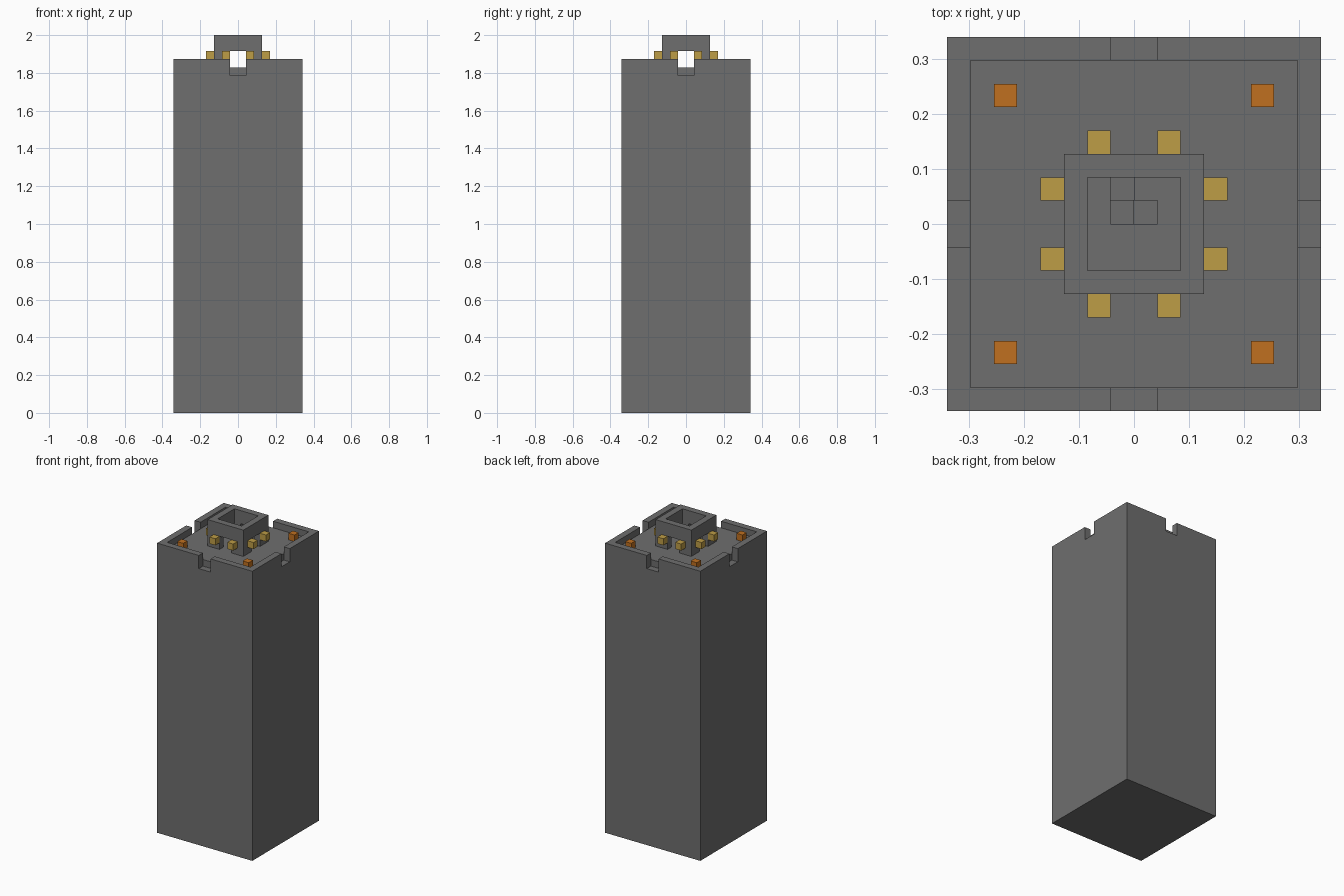
import bpy
from mathutils import Vector

cube = bpy.data.objects.get("Cube")
if cube:
    bpy.data.objects.remove(cube, do_unlink=True)

U = 2 / 47  # one block


def material(name, rgb):
    m = bpy.data.materials.new(name)
    m.use_nodes = True
    m.diffuse_color = (*rgb, 1)
    bsdf = next(n for n in m.node_tree.nodes if n.type == 'BSDF_PRINCIPLED')
    bsdf.inputs["Base Color"].default_value = (*rgb, 1)
    return m


stone = material("grey stone", (0.156, 0.156, 0.156))
gold = material("lamp yellow", (0.515, 0.337, 0.061))
orange = material("fire orange", (0.527, 0.162, 0.014))


def box(name, low, high, mat=None):
    """Box between two corners, measured in blocks."""
    low, high = Vector(low) * U, Vector(high) * U
    bpy.ops.mesh.primitive_cube_add(size=1)
    ob = bpy.context.object
    ob.name = ob.data.name = name
    size, mid = high - low, (low + high) / 2
    for v in ob.data.vertices:
        v.co = Vector([c * s for c, s in zip(v.co, size)]) + mid
    if mat:
        ob.data.materials.append(mat)
    return ob


def cut(target, low, high):
    """Remove a box-shaped volume from the target."""
    cutter = box("cutter", low, high)
    cutter.hide_render = True
    mod = target.modifiers.new("cut", 'BOOLEAN')
    mod.operation, mod.solver, mod.object = 'DIFFERENCE', 'EXACT', cutter
    bpy.ops.object.select_all(action='DESELECT')
    bpy.context.view_layer.objects.active = target
    target.select_set(True)
    bpy.ops.object.modifier_apply(modifier=mod.name)
    bpy.data.objects.remove(cutter, do_unlink=True)


# Tower body with sunken deck and a notch in the middle of each parapet
tower = box("tower_body", (-8, -8, 0), (8, 8, 44), stone)
cut(tower, (-7, -7, 43), (7, 7, 50))
for s in (-1, 1):
    a, b = sorted((7 * s, 9 * s))
    cut(tower, (-1, a, 42), (1, b, 50))
    cut(tower, (a, -1, 42), (b, 1, 50))

# Winding steps down from the turret floor
for depth, (x, y) in enumerate([(-1, 1), (-1, 0), (0, 0)], 1):
    cut(tower, (x, y, 43 - depth), (x + 1, y + 1, 50))

# Open turret with a doorway on every side
turret = box("turret", (-3, -3, 43), (3, 3, 47), stone)
cut(turret, (-2, -2, 42), (2, 2, 50))
cut(turret, (-1, -5, 42), (1, 5, 45))
cut(turret, (-5, -1, 42), (5, 1, 45))

# Lamps beside the doorways, fires in the deck corners
for s in (-1, 1):
    for t in (-1, 1):
        for name, mat, x, y, z in (("lamp", gold, 1.5, 3.5, 44),
                                   ("lamp", gold, 3.5, 1.5, 44),
                                   ("corner_fire", orange, 5.5, 5.5, 43)):
            cx, cy = s * x, t * y
            box(name, (cx - .5, cy - .5, z), (cx + .5, cy + .5, z + 1), mat)
